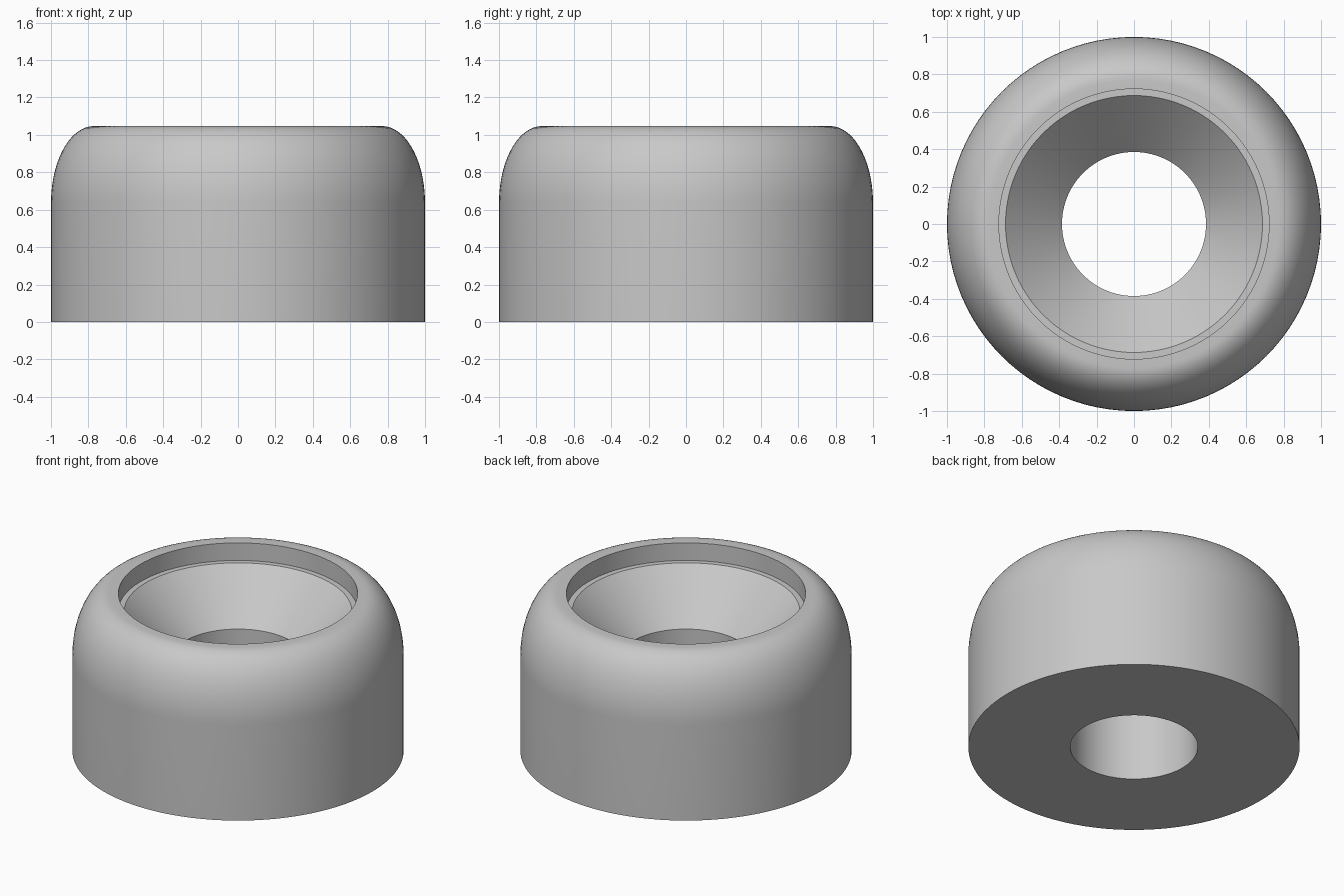
import bpy, bmesh, math

cube = bpy.data.objects.get("Cube")
if cube:
    bpy.data.objects.remove(cube, do_unlink=True)

SEGMENTS = 96
ARC_STEPS = 20

# Plain grey material
grey = bpy.data.materials.new("light_grey")
grey.use_nodes = True
colour = (0.58, 0.58, 0.58, 1)
grey.diffuse_color = colour
grey.node_tree.nodes["Principled BSDF"].inputs["Base Color"].default_value = colour

# Outer wall with an elliptical shoulder
shoulder_r, shoulder_z = 0.77, 0.635
top = 1.047
profile = [(0.385, 0), (1, 0)]
for i in range(ARC_STEPS + 1):
    a = math.pi / 2 * i / ARC_STEPS
    profile.append((shoulder_r + (1 - shoulder_r) * math.cos(a),
                    shoulder_z + (top - shoulder_z) * math.sin(a)))

# Rim, recess step, countersink and through hole
profile += [(0.722, top), (0.722, 0.93), (0.687, 0.93), (0.385, 0.63)]

# Revolve the closed profile
bm = bmesh.new()
verts = [bm.verts.new((r, 0, z)) for r, z in profile]
edges = [bm.edges.new((v, verts[(i + 1) % len(verts)])) for i, v in enumerate(verts)]
bmesh.ops.spin(bm, geom=verts + edges, cent=(0, 0, 0), axis=(0, 0, 1),
               angle=2 * math.pi, steps=SEGMENTS, use_merge=False)
bmesh.ops.remove_doubles(bm, verts=bm.verts[:], dist=0.0001)
bmesh.ops.recalc_face_normals(bm, faces=bm.faces[:])

mesh = bpy.data.meshes.new("round_foot")
bm.to_mesh(mesh)
bm.free()
mesh.materials.append(grey)
foot = bpy.data.objects.new("round_foot", mesh)
bpy.context.collection.objects.link(foot)

# Smooth surfaces with crisp edges
bpy.ops.object.select_all(action='DESELECT')
foot.select_set(True)
bpy.context.view_layer.objects.active = foot
bpy.ops.object.shade_smooth_by_angle(angle=math.radians(30))
